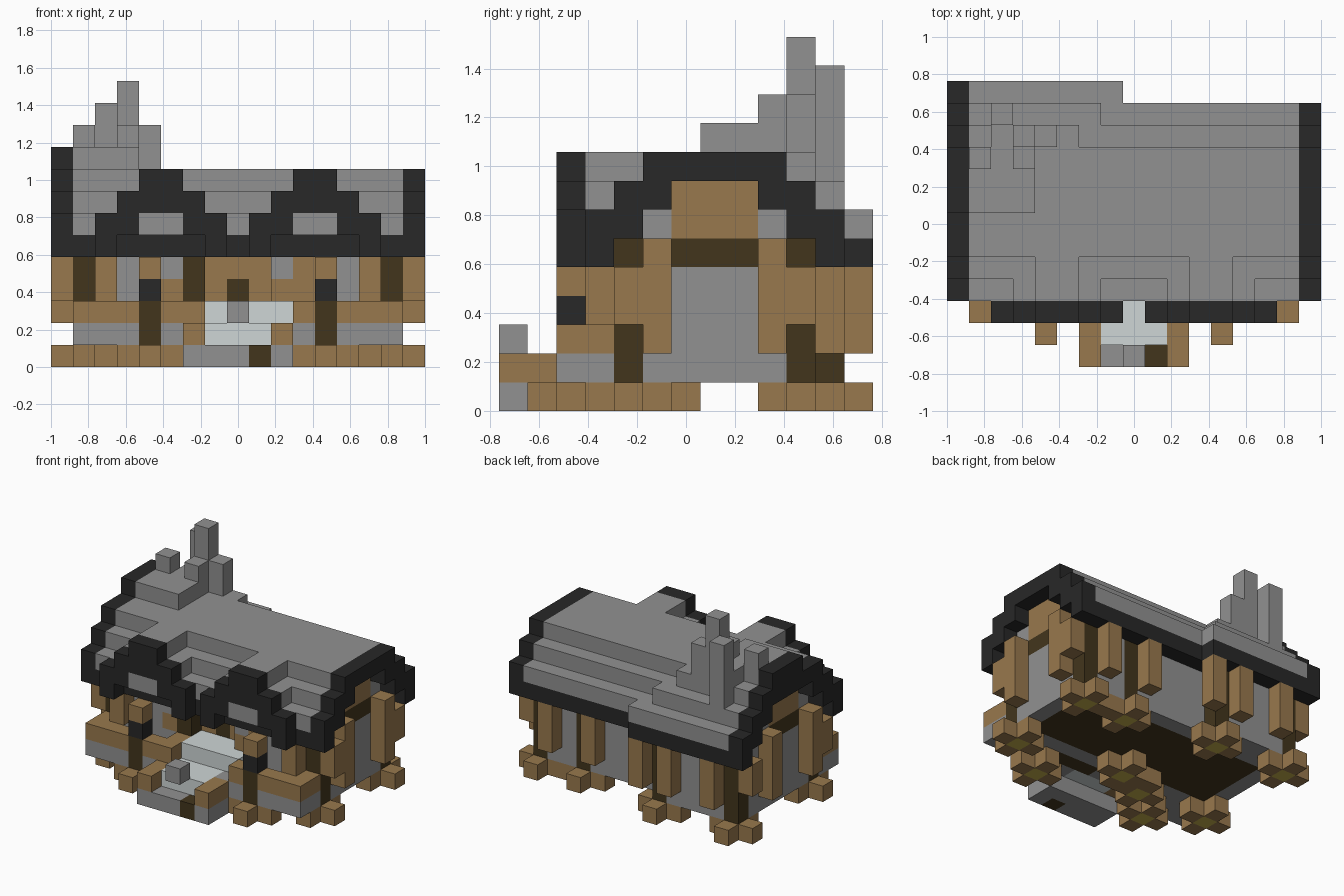
import bpy, bmesh
from mathutils import Vector

if bpy.data.objects.get("Cube"):
    bpy.data.objects.remove(bpy.data.objects["Cube"])

U = 2 / 17                      # block edge
COLOURS = {
    "stone_grey": (0.283, 0.283, 0.283),
    "slate_black": (0.021, 0.021, 0.021),
    "timber_brown": (0.315, 0.19, 0.075),
    "dark_timber": (0.055, 0.036, 0.012),
    "pale_stone": (0.62, 0.67, 0.67),
    "log_core": (0.55, 0.42, 0.07),
}
MATS = {}
for name, rgb in COLOURS.items():
    mat = bpy.data.materials.new(name)
    mat.use_nodes = True
    mat.diffuse_color = (*rgb, 1)
    mat.node_tree.nodes["Principled BSDF"].inputs["Base Color"].default_value = (*rgb, 1)
    MATS[name] = mat
GREY, BLACK, BROWN, DARK, PALE, CORE = COLOURS

cells = {}                      # block position -> (part, colour)


def span(v):
    return range(v[0], v[1] + 1) if isinstance(v, tuple) else (v,)


def fill(part, colour, x, y, z):
    """Fill a range of blocks; a later part replaces an earlier one."""
    for i in span(x):
        for j in span(y):
            for k in span(z):
                cells[i, j, k] = (part, colour)


def both(part, colour, x, y, z):
    """Fill on both the right and left sides."""
    a, b = x if isinstance(x, tuple) else (x, x)
    fill(part, colour, (a, b), y, z)
    fill(part, colour, (16 - b, 16 - a), y, z)


# Floor slab with a timber middle
fill("floor", GREY, (1, 15), (2, 10), 1)
fill("floor", GREY, (1, 6), 11, 1)
fill("floor", DARK, (2, 14), (5, 9), 1)
fill("floor", DARK, (9, 11), 3, 1)

# Walls
both("side_wall", GREY, 1, (4, 10), (1, 5))
both("front_wall", GREY, (1, 6), 4, (2, 5))
fill("back_wall", GREY, (7, 15), 10, (1, 5))
fill("back_wall", GREY, (1, 6), 11, (1, 5))
fill("back_wall", GREY, 6, (10, 11), (1, 5))

# Gable ends
both("gable_wall", GREY, 1, (5, 9), 6)
both("gable_wall", BROWN, 1, (6, 8), (6, 7))
both("gable_beam", DARK, 1, (6, 8), 5)

# Doorway
fill("door_frame", BROWN, (7, 10), 5, (3, 5))
fill("door", DARK, 8, 5, 3)
fill("door_frame", BROWN, 10, 4, 3)
fill("door_frame", BROWN, 11, 4, (4, 5))
both("window_sill", BROWN, 5, 4, 3)

# Porch rail
both("porch_rail", BROWN, (1, 5), 2, 2)
both("porch_rail", BROWN, 1, 3, 2)
fill("porch_rail", BROWN, 6, (2, 3), (1, 2))

# Steps and path
fill("lower_step", GREY, (6, 10), (0, 1), 0)
fill("lower_step", DARK, 9, 0, 0)
fill("upper_step", PALE, (7, 9), (1, 2), 1)
fill("path", PALE, (7, 10), (3, 4), 2)
both("step_side", BROWN, 6, (0, 1), 1)
fill("step_block", GREY, 8, 0, 2)

# Posts, each on a cross-shaped foot
house_posts = [(1, 4), (15, 4), (6, 4), (1, 11), (6, 11), (12, 10), (15, 10)]
porch_posts = [(4, 2), (12, 2)]
for i, j in house_posts + porch_posts + [(8, 5)]:
    for di, dj in ((1, 0), (-1, 0), (0, 1), (0, -1)):
        fill("foot", BROWN, i + di, j + dj, 0)
    fill("foot_core", CORE, i, j, 0)
for i, j in house_posts:
    fill("house_post", DARK, i, j, (1, 5))
for i, j in porch_posts:
    fill("porch_post", DARK, i, j, (1, 2))
    fill("lantern", BLACK, i, j, 3)
    fill("lantern_cap", BROWN, i, j, 4)

# Pilasters and braces on the outside of the walls
for j in (5, 9):
    both("side_pilaster", BROWN, 0, j, (2, 5))
both("side_brace", BROWN, 0, 4, (3, 4))
fill("side_brace", BROWN, 16, 10, (3, 4))
fill("side_brace", BROWN, 0, 11, (3, 4))
both("front_brace", BROWN, 2, 3, (3, 4))
for i, j in ((11, 11), (14, 11), (2, 12), (5, 12), (7, 12)):
    fill("back_pilaster", BROWN, i, j, (2, 4))

# Roof steps: front and back runs at each level
FRONT = {5: 3, 6: (3, 4), 7: (4, 5)}
BACK = {5: 11, 6: (10, 11), 7: (9, 10)}
DEEP = {5: 12, 6: (11, 12), 7: (10, 11)}        # deeper right part


def slope(part, colour, x, steps, levels=(5, 6, 7)):
    for k in levels:
        fill(part, colour, x, steps[k], k)


slope("front_roof", GREY, (1, 15), FRONT, (6, 7))
slope("back_roof", GREY, (6, 15), BACK, (6, 7))
fill("deep_roof", GREY, (1, 7), DEEP[6], 6)
fill("deep_roof", GREY, (1, 6), DEEP[7], 7)
fill("deep_roof", GREY, (1, 5), (9, 10), 8)
fill("roof_ridge", GREY, (1, 15), (5, 9), 8)
fill("high_ridge", GREY, (1, 3), (7, 9), 9)

# Black eaves and verges
fill("front_eave", BLACK, (0, 16), 3, 5)
fill("back_eave", BLACK, (8, 16), 11, 5)
fill("deep_eave", BLACK, (0, 7), 12, 5)
fill("deep_eave", BLACK, 7, 11, 5)
slope("left_verge", BLACK, 16, FRONT)
slope("left_verge", BLACK, 16, BACK)
fill("left_verge", BLACK, 16, (5, 9), 8)
slope("right_verge", BLACK, 0, FRONT)
slope("right_verge", BLACK, 0, DEEP)
fill("right_verge", BLACK, 0, (5, 10), 8)
fill("right_verge", BLACK, 0, (7, 9), 9)

# Two stepped dormers over the porch, with grey panels and narrow legs
for k, x, back in ((6, (2, 7), 3), (7, (3, 6), 3), (8, (4, 5), 4)):
    both("dormer_roof", GREY, x, (3, back), k)
    both("dormer_arch", BLACK, x, 2, k)
both("dormer_panel", GREY, (4, 5), 2, 6)
both("dormer_arch", BLACK, 2, 2, 5)
both("dormer_arch", BLACK, 7, 2, 5)

# Chimney of clustered columns
for i, j, top in ((3, 10, 12), (2, 11, 11), (4, 10, 10), (3, 9, 10), (1, 9, 10), (2, 10, 9)):
    fill("chimney", GREY, i, j, (8, top))

# Turn the blocks into one mesh per part, keeping outer faces only
parts = {}
for pos, (part, colour) in cells.items():
    parts.setdefault(part, []).append((pos, colour))

AXES = [Vector(v) for v in ((1, 0, 0), (0, 1, 0), (0, 0, 1))]
ORIGIN = Vector((8.5, 6.5, 0))
for part, blocks in parts.items():
    bm = bmesh.new()
    names = sorted({c for _, c in blocks})
    for pos, colour in blocks:
        centre = Vector(pos) + Vector((0.5, 0.5, 0.5)) - ORIGIN
        for a in range(3):
            for sign in (1, -1):
                n = AXES[a] * sign
                if tuple(int(p + d) for p, d in zip(pos, n)) in cells:
                    continue
                s, t = AXES[(a + 1) % 3] / 2, AXES[(a + 2) % 3] / 2 * sign
                mid = centre + n / 2
                corners = (mid - s - t, mid + s - t, mid + s + t, mid - s + t)
                face = bm.faces.new([bm.verts.new(c * U) for c in corners])
                face.material_index = names.index(colour)
    bmesh.ops.remove_doubles(bm, verts=bm.verts, dist=U / 100)
    mesh = bpy.data.meshes.new(part)
    bm.to_mesh(mesh)
    bm.free()
    for name in names:
        mesh.materials.append(MATS[name])
    bpy.context.collection.objects.link(bpy.data.objects.new(part, mesh))
